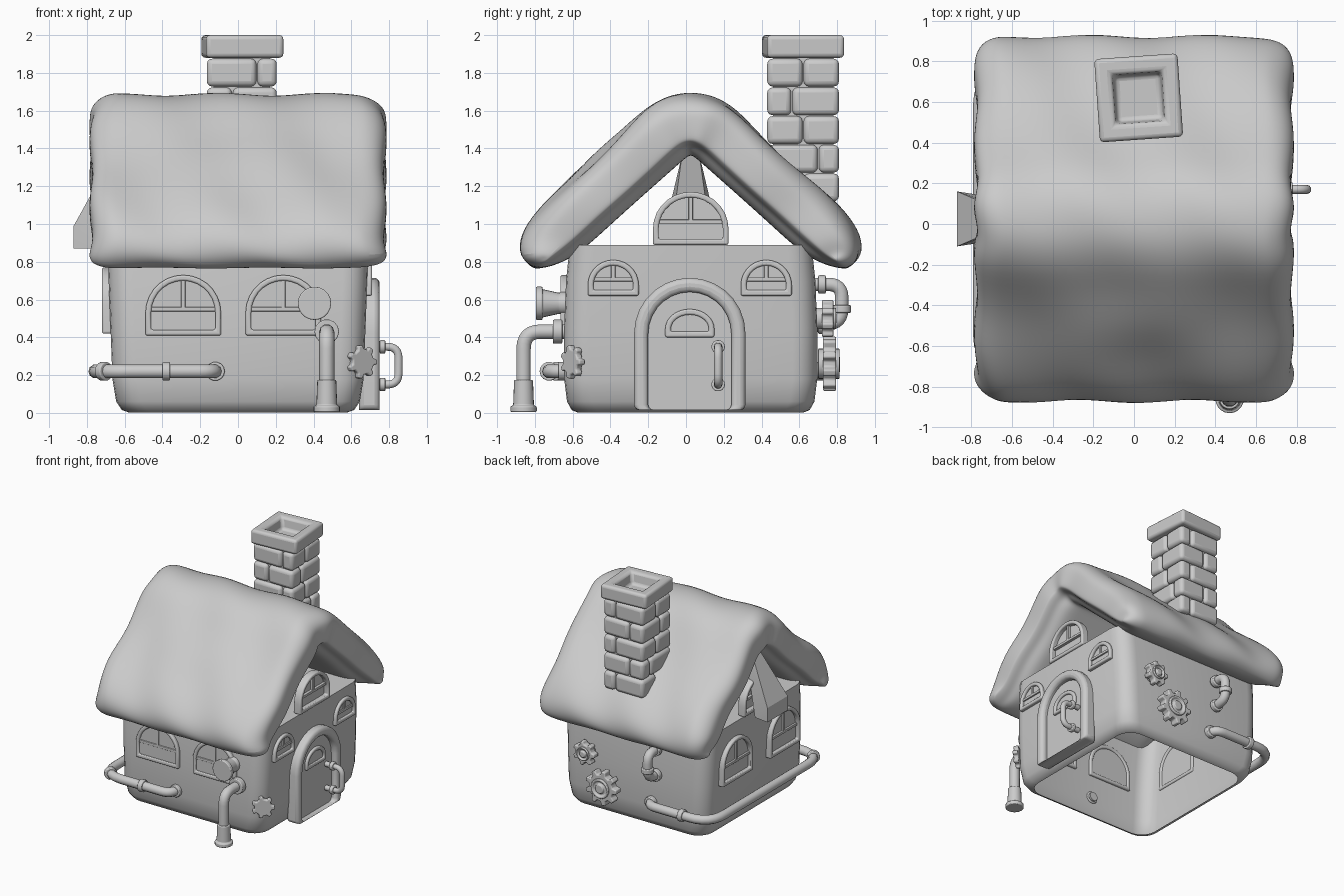
import bpy, bmesh, math
from mathutils import Matrix, Vector

if "Cube" in bpy.data.objects:
    bpy.data.objects.remove(bpy.data.objects["Cube"])

stone = bpy.data.materials.new("plain grey")
stone.diffuse_color = (0.6, 0.6, 0.6, 1)
stone.use_nodes = True
stone.node_tree.nodes["Principled BSDF"].inputs["Base Color"].default_value = stone.diffuse_color
CY = 0.025  # ridge line


def finish(name, bm, matrix=Matrix(), bevel=0, subsurf=0, angle=40):
    bmesh.ops.recalc_face_normals(bm, faces=bm.faces)
    me = bpy.data.meshes.new(name)
    bm.to_mesh(me)
    bm.free()
    ob = bpy.data.objects.new(name, me)
    bpy.context.collection.objects.link(ob)
    ob.matrix_world = matrix
    me.materials.append(stone)
    if bevel:
        m = ob.modifiers.new("bevel", 'BEVEL')
        m.width, m.segments, m.angle_limit = bevel, 3, math.radians(35)
    if subsurf:
        m = ob.modifiers.new("subsurf", 'SUBSURF')
        m.levels = m.render_levels = subsurf
    smooth(ob, angle)


def smooth(ob, angle):
    bpy.ops.object.select_all(action='DESELECT')
    ob.select_set(True)
    bpy.context.view_layer.objects.active = ob
    if ob.type == 'CURVE':
        bpy.ops.object.convert(target='MESH')
    bpy.ops.object.shade_smooth_by_angle(angle=math.radians(angle))


def loft(bm, loops):
    rows = [[bm.verts.new(p) for p in lp] for lp in loops]
    n = len(rows[0])
    for a, b in zip(rows, rows[1:]):
        for i in range(n):
            bm.faces.new((a[i], a[(i + 1) % n], b[(i + 1) % n], b[i]))
    return rows


def box(name, lo, hi, bevel=0.0, matrix=Matrix()):
    bm = bmesh.new()
    bmesh.ops.create_cube(bm, size=1)
    for v in bm.verts:
        v.co = [(l + h) / 2 + c * (h - l) for l, h, c in zip(lo, hi, v.co)]
    finish(name, bm, matrix, bevel)


def lathe(name, profile, origin, axis, segs=20):
    """Capped turned part: profile of (radius, distance along axis)."""
    bm = bmesh.new()
    rows = loft(bm, [[(r * math.cos(t * math.tau / segs), r * math.sin(t * math.tau / segs), d)
                      for t in range(segs)] for r, d in profile])
    bm.faces.new(rows[0])
    bm.faces.new(rows[-1])
    m = Matrix.Translation(origin) @ Vector(axis).to_track_quat('Z', 'Y').to_matrix().to_4x4()
    finish(name, bm, m, 0.006)


def collar(name, centre, axis, r=0.055, length=0.04):
    lathe(name, [(r, -length / 2), (r, length / 2)], centre, axis, 14)


def pipe(name, pts, r, fillet=0.07):
    """Round pipe along a path with rounded corners."""
    pts = [Vector(p) for p in pts]
    path = [pts[0]]
    for a, b, c in zip(pts, pts[1:], pts[2:]):
        f = min(fillet, (b - a).length * .8, (c - b).length * .8)
        p, q = b + (a - b).normalized() * f, b + (c - b).normalized() * f
        path += [p * (1 - t) ** 2 + b * 2 * t * (1 - t) + q * t * t for t in [k / 6 for k in range(7)]]
    path.append(pts[-1])
    cu = bpy.data.curves.new(name, 'CURVE')
    cu.dimensions, cu.bevel_depth, cu.bevel_resolution, cu.use_fill_caps = '3D', r, 3, True
    sp = cu.splines.new('POLY')
    sp.points.add(len(path) - 1)
    for s, p in zip(sp.points, path):
        s.co = (*p, 1)
    ob = bpy.data.objects.new(name, cu)
    bpy.context.collection.objects.link(ob)
    cu.materials.append(stone)
    smooth(ob, 50)


def wall(x, y, z, turn):
    """Wall frame: local x right, -y outward, z up."""
    return Matrix.Translation((x, y, z)) @ Matrix.Rotation(math.radians(turn), 4, 'Z')


def arch(w, h, inset=0.0, base=0.0, n=14):
    r = w / 2 - inset
    spring = max(h - w / 2, 0.3 * h)
    rise = h - spring - inset
    return [(-r, base), (r, base)] + [(r * math.cos(math.pi * k / n), spring + rise * math.sin(math.pi * k / n))
                                      for k in range(n + 1)]


def arch_frame(name, m, w, h, t, out, back=0.02, sill=True, bevel=0.012):
    bm = bmesh.new()
    o, i = arch(w, h), arch(w, h, t, t if sill else 0.0)
    lv = lambda pts, y: [(u, y, v) for u, v in pts]
    loft(bm, [lv(o, back), lv(o, -out), lv(i, -out), lv(i, back), lv(o, back)])
    bmesh.ops.remove_doubles(bm, verts=bm.verts, dist=1e-5)
    finish(name, bm, m, bevel)


def arch_panel(name, m, w, h, out, back=0.01):
    bm = bmesh.new()
    rows = loft(bm, [[(u, y, v) for u, v in arch(w, h)] for y in (back, -out)])
    bm.faces.new(rows[0])
    bm.faces.new(rows[1])
    finish(name, bm, m)


def window(name, m, w, h, out=0.035, bars=True):
    arch_frame(name + "_frame", m, w, h, 0.03, out, bevel=0.01)
    arch_panel(name + "_pane", m, w - 0.02, h - 0.01, 0.004)
    if bars:
        box(name + "_mullion", (-0.011, -out * 0.6, h * .4), (0.011, 0.01, h - 0.02), 0.004, m)
        box(name + "_transom", (-w / 2 + 0.02, -out * 0.6, h * 0.4), (w / 2 - 0.02, 0.01, h * 0.4 + 0.022), 0.004, m)


def gear(name, centre, turn, r, teeth, thick, hub=True):
    bm = bmesh.new()
    pts = []
    for k in range(teeth):
        for f, rad in ((-.3, .76), (-.17, 1), (.17, 1), (.3, .76)):
            a = (k + f) * math.tau / teeth
            pts.append((r * rad * math.cos(a), r * rad * math.sin(a)))
    rows = loft(bm, [[(u, y, v) for u, v in pts] for y in (thick / 2, -thick / 2)])
    bm.faces.new(rows[0])
    bm.faces.new(rows[1])
    m = wall(*centre, turn)
    finish(name, bm, m, 0.008)
    if hub:
        d = m.to_3x3() @ Vector((0, -1, 0))
        lathe(name + "_hub", [(r * .56, -.06), (r * .56, thick * .75), (r * .44, thick * .75), (r * .4, thick * .55),
                              (r * .28, thick * .55), (r * .25, thick * .8)], centre, d)


# Body: rounded box shell, open underneath
def section(z, hx, hy, r=0.13):
    return [(sx * (hx - r) + r * math.cos(math.radians(a + k * 18)),
             CY + sy * (hy - r) + r * math.sin(math.radians(a + k * 18)), z)
            for sx, sy, a in ((1, 1, 0), (-1, 1, 90), (-1, -1, 180), (1, -1, 270)) for k in range(6)]


bm = bmesh.new()
rows = loft(bm, [section(*s) for s in ((0.003, .58, .60), (0.015, .615, .63), (0.06, .645, .655),
                                       (0.18, .665, .67), (0.45, .675, .67), (0.7, .685, .66), (0.89, .69, .64))])
bm.faces.new(rows[-1])
finish("house_body", bm)

# Roof: thick pillowy slab over the ridge
half = [((-.84, .77), (-.80, .765)), ((-.90, .82), (-.74, .775)), ((-.90, .93), (-.65, .81)), ((-.815, 1.06), (-.55, .88)),
        ((-.68, 1.19), (-.42, 1.0)), ((-.51, 1.32), (-.27, 1.135)), ((-.36, 1.47), (-.14, 1.25)),
        ((-.24, 1.605), (-.05, 1.33)), ((-.12, 1.675), (-.02, 1.355))]
pairs = half + [((0, 1.692), (0, 1.365))] + [((-o[0], o[1]), (-i[0], i[1])) for o, i in reversed(half)]
bm = bmesh.new()
loops = []
ends = [(.787, .3), (.776, .58), (.74, .82), (.69, .95), (.64, 1)]
stations = [(-x, k) for x, k in ends] + [(x / 10, 1) for x in range(-5, 6)] + ends[::-1]
for x, k in stations:
    outer, inner = [], []
    for j, (o, i) in enumerate(pairs):
        o, i = Vector(o), Vector(i)
        mid = (o + i) / 2
        # rounded eave corners
        pull = max(0, abs(mid.x) - .45) / .4 * (1 - k) * .11
        shift = Vector((-math.copysign(.75, mid.x), .65)) * pull
        xx = x * (.99 + 0.02 * math.sin(j * 2.1))
        wob = 0.011 * math.sin(x * 11 + j)
        bump = 0.065 * math.exp(-((o.x + .48) / .12) ** 2 - (x / .32) ** 2)
        po = mid + (o - mid) * k + shift
        pi = mid + (i - mid) * (1 if k == 1 else 0.3 + 0.4 * k) + shift
        outer.append((xx, po.x + CY - bump * .5 + wob * (o.x / .9), po.y + wob + bump * .7))
        inner.append((xx, pi.x + CY, pi.y))
    loops.append(outer + inner[::-1])
rows = loft(bm, loops)
n = len(pairs)
for row in (rows[0], rows[-1]):
    for j in range(n - 1):
        bm.faces.new((row[j], row[j + 1], row[2 * n - 2 - j], row[2 * n - 1 - j]))
finish("roof", bm, subsurf=2, angle=60)

# Chimney: staggered rows of four bricks, with a hollow cap
x0, x1, y0, y1 = -.165, .205, .43, .81
for row in range(5):
    z = 1.12 + row * 0.152
    sx, sy = (.10, .62) if row % 2 == 0 else (-.03, .70 if row == 1 else .56)
    for k in range(4):
        xs = (x0, sx - .003) if k % 2 else (sx + .003, x1)
        ys = (y0, sy - .003) if k < 2 else (sy + .003, y1)
        box(f"brick_{row}_{k}", (xs[0], ys[0], z), (xs[1], ys[1], z + 0.147), 0.028)
box("chimney_core", (-.13, .46, 1.13), (.17, .78, 1.89))
bm = bmesh.new()
sq = lambda h, z: [(sx * h, sy * h, z) for sx, sy in ((1, 1), (-1, 1), (-1, -1), (1, -1))]
rows = loft(bm, [sq(.12, 1.88), sq(.205, 1.88), sq(.205, 2), sq(.125, 2), sq(.11, 1.9)])
bm.faces.new(rows[-1])
finish("chimney_cap", bm, wall(.023, .62, 0, 4), 0.022)

# Windows on the front, left, right and gables
for x in (-.29, .24):
    window("front_window", wall(x, -.645, .41, 0), .40, .32, .02)
for y in (-.30, .33):
    window("left_window", wall(-.685, y, .42, -90), .40, .35)
for y in (-.385, .425):
    window("small_window", wall(.685, y, .62, 90), .27, .19, .025)
for s in (1, -1):
    window("gable_window", wall(s * .66, CY, .89, s * 90), .40, .28, .045)

# Sloped hood over the left gable
bm = bmesh.new()
for p in ((-.87, -.11, .87), (-.87, .16, .87), (-.87, -.11, .99), (-.87, .16, .99), (-.74, -.09, .87), (-.74, .14, .87),
          (-.66, -.02, 1.37), (-.66, .07, 1.37), (-.6, -.02, 1.37), (-.6, .07, 1.37)):
    bm.verts.new(p)
bmesh.ops.convex_hull(bm, input=bm.verts)
finish("gable_hood", bm, angle=20)

# Door with arched frame, window and handle
door = wall(.68, .02, .015, 90)
arch_frame("door_frame", door, .59, .70, .075, .07, .04, False, 0.028)
arch_panel("door_leaf", door, .47, .63, .02, .03)
window("door_window", wall(.70, .02, .40, 90), .26, .15, .02, False)
pipe("door_handle", [(.68, .17, .15), (.85, .17, .15), (.85, .17, .35), (.68, .17, .35)], .022, .06)
for z in (.15, .35):
    collar("handle_collar", (.765, .17, z), (1, 0, 0), .036, .03)

# Long pipe wrapping front, left and back
Z = .22
pipe("wrap_pipe", [(-.12, -.62, Z), (-.12, -.725, Z), (-.755, -.725, Z), (-.755, .765, Z), (-.17, .765, Z), (-.17, .66, Z)],
     .037, .19)
for c, a in (((-.38, -.725, Z), (1, 0, 0)), ((-.71, -.68, Z), (-1, 1, 0)),
             ((-.50, .765, Z), (1, 0, 0)), ((-.12, -.655, Z), (0, 1, 0)), ((-.17, .71, Z), (0, 1, 0))):
    collar("pipe_collar", c, a, .05)

# Front drain pipe and round vent
pipe("drain_pipe", [(.47, -.62, .43), (.47, -.86, .43), (.47, -.86, .05)], .04, .09)
collar("drain_flange", (.47, -.68, .43), (0, 1, 0), .065, .05)
lathe("drain_foot", [(.07, 0), (.07, .03), (.055, .035), (.05, .17)], (.47, -.86, .005), (0, 0, 1))
lathe("round_vent", [(.06, 0), (.06, .04), (.055, .05), (.075, .14), (.088, .14), (.088, .175)], (.405, -.62, .58), (0, -1, 0))

# Back elbow pipe
ex = -.22
pipe("elbow_pipe", [(ex, .66, .68), (ex, .825, .68), (ex, .825, .48), (ex, .67, .46)], .037, .07)
collar("elbow_collar", (ex, .72, .68), (0, 1, 0), .05)
collar("elbow_collar", (ex, .825, .55), (0, 0, 1), .05)
collar("elbow_collar", (ex, .72, .467), (0, 1, 0), .05)

# Gears
gear("large_gear", (.24, .76, .26), 180, .145, 9, .07)
gear("small_gear", (.41, .75, .50), 180, .10, 7, .06)
gear("corner_gear", (.655, -.60, .27), 35, .09, 7, .04, False)
